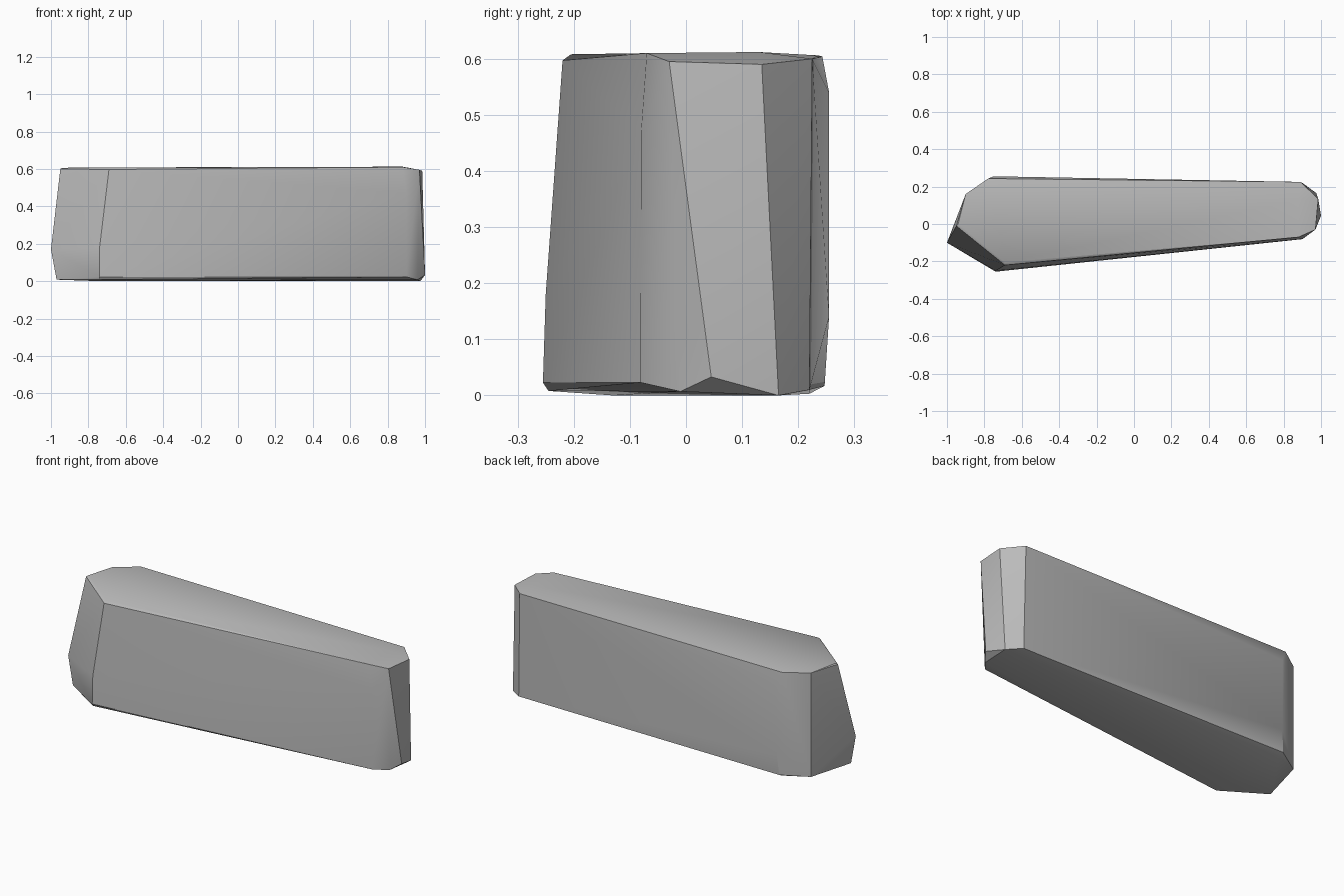
import bpy
import bmesh
import math

cube = bpy.data.objects.get("Cube")
if cube:
    bpy.data.objects.remove(cube, do_unlink=True)

stone = bpy.data.materials.new("stone grey")
stone.use_nodes = True
grey = (0.5, 0.5, 0.5, 1)
stone.diffuse_color = grey
stone.node_tree.nodes["Principled BSDF"].inputs["Base Color"].default_value = grey

# Corner points of the hewn block, grouped by level
top_face = [(-0.94, 0.0, 0.606), (-0.69, -0.205, 0.608), (0.88, -0.07, 0.61),
            (0.88, 0.13, 0.612), (-0.77, 0.235, 0.606)]
top_rim = [(-0.95, -0.01, 0.6), (-0.69, -0.22, 0.597), (0.97, -0.03, 0.595),
           (0.985, 0.135, 0.59), (0.89, 0.225, 0.6), (-0.78, 0.243, 0.604),
           (-0.9, 0.16, 0.602)]
sides = [(-1.0, -0.1, 0.17), (-0.74, -0.25, 0.18), (0.9, -0.08, 0.47),
         (-0.75, 0.255, 0.54), (-0.75, 0.255, 0.14)]
bottom_rim = [(-0.97, -0.1, 0.008), (-0.74, -0.255, 0.023), (0.9, -0.081, 0.023),
              (1.0, 0.045, 0.033), (0.9, 0.22, 0.01), (-0.76, 0.247, 0.017),
              (-0.9, 0.16, 0.01)]
bottom_face = [(-0.74, -0.245, 0.008), (0.96, -0.01, 0.007), (0.975, 0.165, 0.0),
               (-0.76, 0.22, 0.003), (-0.74, -0.13, 0.0)]

# Wrap the corners in one faceted block
bm = bmesh.new()
for point in top_face + top_rim + sides + bottom_rim + bottom_face:
    bm.verts.new(point)
bmesh.ops.convex_hull(bm, input=bm.verts[:])
bmesh.ops.delete(bm, geom=[v for v in bm.verts if not v.link_faces], context="VERTS")
bmesh.ops.recalc_face_normals(bm, faces=bm.faces[:])
mesh = bpy.data.meshes.new("stone_block")
bm.to_mesh(mesh)
bm.free()
mesh.materials.append(stone)

block = bpy.data.objects.new("stone_block", mesh)
bpy.context.collection.objects.link(block)
bpy.context.view_layer.objects.active = block
block.select_set(True)
bpy.ops.object.shade_smooth_by_angle(angle=math.radians(30))
